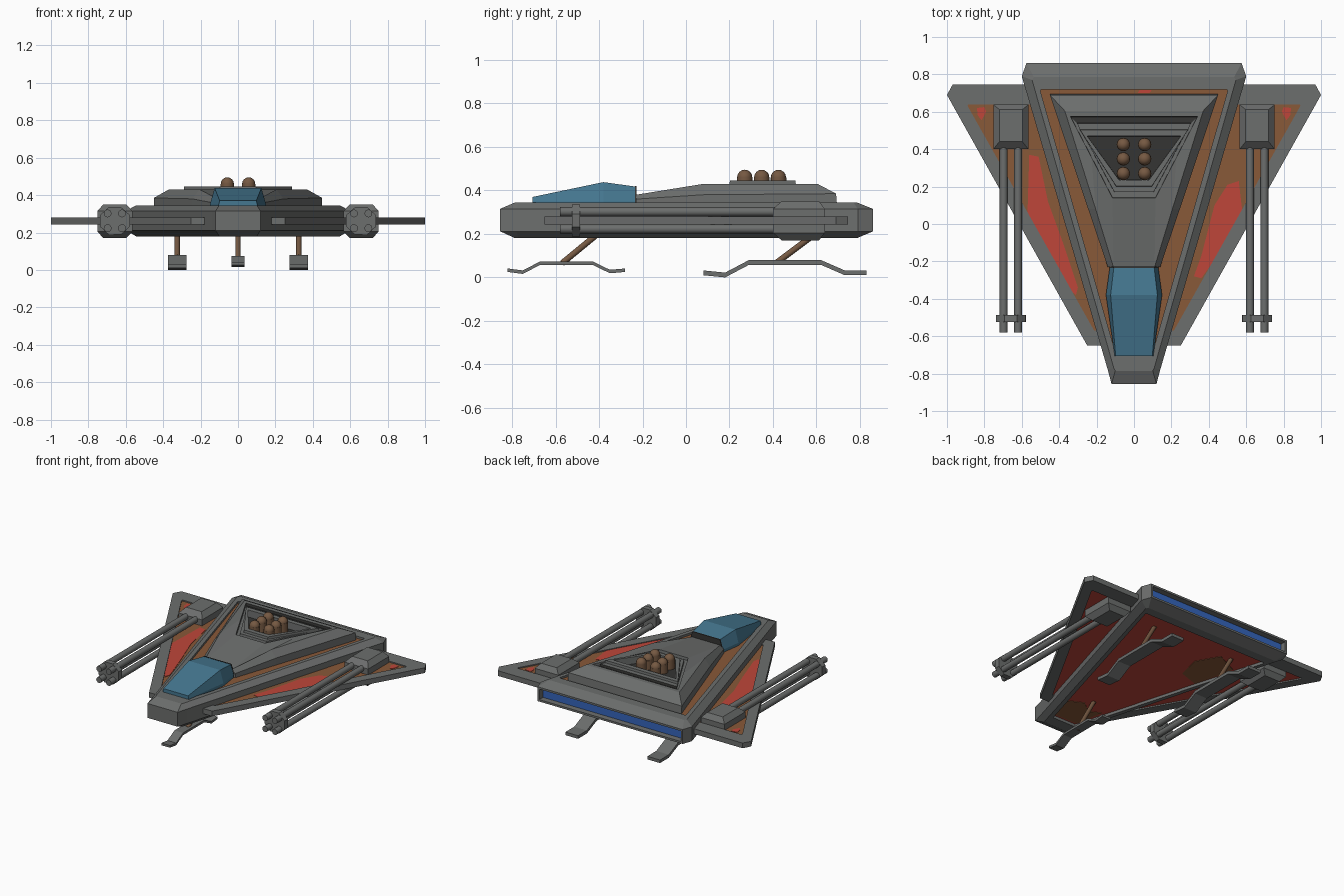
import bpy, bmesh, math
from mathutils import Vector

if "Cube" in bpy.data.objects:
    bpy.data.objects.remove(bpy.data.objects["Cube"])


def material(name, rgb):
    m = bpy.data.materials.new(name)
    m.use_nodes = True
    m.diffuse_color = (*rgb, 1)
    m.node_tree.nodes["Principled BSDF"].inputs["Base Color"].default_value = (*rgb, 1)
    return m


GREY = material("hull grey", (.15, .156, .153))
ORANGE = material("rust orange", (.25, .1, .04))
RED = material("faded red", (.52, .062, .042))
GLASS = material("canopy blue", (.06, .185, .28))
GLOW = material("engine blue", (.035, .13, .5))
BROWN = material("bronze brown", (.18, .1, .055))
DARK = material("well dark", (.035, .035, .033))


def finish(bm, name, mats, smooth=False):
    bmesh.ops.recalc_face_normals(bm, faces=bm.faces)
    me = bpy.data.meshes.new(name)
    bm.to_mesh(me)
    bm.free()
    for m in mats:
        me.materials.append(m)
    ob = bpy.data.objects.new(name, me)
    bpy.context.collection.objects.link(ob)
    if smooth:
        bpy.ops.object.select_all(action='DESELECT')
        ob.select_set(True)
        bpy.context.view_layer.objects.active = ob
        bpy.ops.object.shade_smooth_by_angle(angle=math.radians(40))
    return ob


def loft(name, loops, mats=(GREY,), start=0, end=0, rule=None):
    """Skin equal-length loops and cap both ends with chosen material slots."""
    bm = bmesh.new()
    rings = [[bm.verts.new(p) for p in lp] for lp in loops]
    n = len(rings[0])
    for a, b in zip(rings, rings[1:]):
        for i in range(n):
            j = (i + 1) % n
            bm.faces.new((a[i], a[j], b[j], b[i]))
    bm.faces.new(rings[0]).material_index = start
    bm.faces.new(rings[-1]).material_index = end
    if rule:
        for f in bm.faces:
            f.material_index = rule(f)
    return finish(bm, name, mats)


def both(half):
    """Complete a right-hand half outline with its mirror image."""
    return half + [(-p[0], *p[1:]) for p in reversed(half)]


def at(points, z):
    return [(x, y, z) for x, y in points]


def plate(name, points, z, mat):
    loft(name, [at(points, z - .003), at(points, z + .003)], (mat,))


def rod(name, a, b, r, mat, sides=12):
    a, b = Vector(a), Vector(b)
    bm = bmesh.new()
    bmesh.ops.create_cone(bm, cap_ends=True, segments=sides, radius1=r, radius2=r, depth=(b - a).length)
    turn = (b - a).to_track_quat('Z', 'Y')
    for v in bm.verts:
        v.co = turn @ v.co + (a + b) / 2
    finish(bm, name, (mat,), True)


# Hull: chamfered wedge frame with sunken painted floors above and below
rim = both([(.12, -.855), (.14, -.78), (.6, .79), (.575, .86)])
flat = both([(.1, -.785), (.108, -.77), (.545, .77), (.535, .785)])
inner = both([(.09, -.705), (.097, -.695), (.5, .71), (.495, .72)])
hull = loft("hull", [at(inner, .2), at(inner, .18), at(flat, .18), at(rim, .212), at(rim, .315),
                     at(flat, .345), at(inner, .345), at(inner, .33)],
            (GREY, RED, ORANGE, GLOW), start=1, end=2)

# Engine slot in the rear face
bm = bmesh.new()
bm.from_mesh(hull.data)
rear = max(bm.faces, key=lambda f: f.calc_center_median().y)
bmesh.ops.inset_region(bm, faces=[rear], thickness=.02)
bmesh.ops.inset_region(bm, faces=[rear], thickness=.002, depth=-.04)
rear.material_index = 3
bm.to_mesh(hull.data)
bm.free()


# Upper deck with a stepped engine well
def deck(front, mid, back):
    return both([front, mid, back])


def ring(fx, fy, bx, by, z):
    return deck((fx, fy, z), ((fx + bx) / 2, (fy + by) / 2, z), (bx, by, z))


def deck_colour(f):
    c = f.calc_center_median()
    floor = abs(c.z - .395) < .003 and abs(c.x) < .01 and .2 < c.y < .5
    slot = c.z < .425 and c.y > .52 and c.y < .58 and abs(c.x) < .1
    return 1 if floor or slot else 0


loft("upper_deck", [
    deck((.14, -.23, .325), (.245, .08, .325), (.45, .695, .325)),
    deck((.14, -.23, .36), (.245, .08, .38), (.45, .69, .385)),
    deck((.11, -.23, .38), (.205, .08, .43), (.37, .605, .43)),
    ring(.115, .14, .34, .575, .43), ring(.115, .142, .338, .573, .412),
    ring(.105, .17, .305, .54, .412), ring(.105, .172, .303, .538, .428),
    ring(.095, .2, .29, .505, .428), ring(.095, .202, .288, .503, .445),
    ring(.08, .235, .25, .47, .445), ring(.08, .237, .248, .468, .395)],
    (GREY, DARK), rule=deck_colour)

# Six domed exhausts in the well
for x in (-.057, .057):
    for y in (.27, .348, .425):
        rod("exhaust_base", (x, y, .39), (x, y, .46), .036, BROWN, 16)
        bm = bmesh.new()
        bmesh.ops.create_uvsphere(bm, u_segments=16, v_segments=8, radius=.035)
        bmesh.ops.translate(bm, verts=bm.verts, vec=(x, y, .46))
        finish(bm, "exhaust_dome", (BROWN,), True)


# Canopy: cross-sections from nose to tail
def pane(y, low, high, z):
    return [(-low, y, .328), (low, y, .328), (low, y, .35), (high, y, z), (-high, y, z), (-low, y, .35)]


loft("canopy", [pane(-.705, .103, .098, .37), pane(-.38, .15, .125, .438), pane(-.235, .13, .108, .418)], (GLASS,))
loft("canopy_back", [pane(-.235, .131, .109, .42), pane(-.228, .131, .109, .42)], (DARK,))

# Skid profiles as (y, z) along the underside
front_path = [(-.82, .025), (-.75, .016), (-.67, .058), (-.43, .058), (-.35, .019), (-.28, .025)]
rear_path = [(.08, .01), (.18, 0), (.29, .058), (.62, .058), (.73, .01), (.83, .01)]


def skid(name, path, x, half, thick):
    side = path + [(y, z + thick) for y, z in reversed(path)]
    loft(name, [[(x + s * half, y, z) for y, z in side] for s in (-1, 1)])


skid("front_skid", front_path, 0, .034, .016)
rod("front_strut", (0, -.57, .065), (0, -.4, .205), .014, BROWN)

# Wing outlines and paint patches, for the +x side
wing = [(.12, -.65), (.25, -.65), (1, .69), (.97, .745), (.45, .745)]
panel = [(.17, -.57), (.213, -.57), (.89, .632), (.886, .64), (.5, .64)]
left_patch = [(.56, .23), (.5, .21), (.43, .1), (.36, -.17), (.32, -.28), (.36, -.29), (.46, -.15), (.58, .06)]
right_patch = [(.56, .37), (.51, .36), (.46, .12), (.38, -.1), (.3, -.34), (.31, -.38), (.37, -.33), (.57, .04)]
tip_patch = [(.8, .625), (.84, .62), (.835, .58), (.815, .555), (.79, .6)]

for s, side in ((1, "left"), (-1, "right")):
    def flip(points):
        return [(s * p[0], *p[1:]) for p in points]

    # Wing: flat frame with sunken panels
    loft(side + "_wing", [at(flip(panel), .252), at(flip(panel), .243), at(flip(wing), .243),
                          at(flip(wing), .28), at(flip(panel), .28), at(flip(panel), .272)],
         (GREY, RED, ORANGE), start=1, end=2)
    plate(side + "_wing_patch", flip(left_patch if s > 0 else right_patch), .272, RED)
    plate(side + "_wing_tip_patch", flip(tip_patch), .272, RED)

    # Gun housing, four barrels and muzzle clamp
    def box(x0, x1, y0, y1, z):
        return flip([(x0, y0, z), (x1, y0, z), (x1, y1, z), (x0, y1, z)])

    loft(side + "_gun_housing", [box(.597, .72, .44, .612, .17), box(.565, .752, .4, .638, .205),
                                 box(.565, .752, .4, .638, .315), box(.597, .72, .44, .612, .35)])
    for x in (.62, .697):
        for z in (.223, .302):
            rod(side + "_gun_barrel", (s * x, -.58, z), (s * x, .45, z), .021, GREY)
    clamp = [(.658 + .086 * math.cos(math.radians(a)), .262 + .08 * math.sin(math.radians(a)))
             for a in range(22, 360, 45)]
    loft(side + "_gun_clamp", [flip([(x, y, z) for x, z in clamp]) for y in (-.525, -.487)])

    # Rear landing gear
    skid(side + "_rear_skid", rear_path, s * .325, .05, .022)
    rod(side + "_rear_strut", (s * .325, .42, .07), (s * .325, .6, .205), .014, BROWN)

# Hull paint patches
plate("deck_patch", [(.02, .7), (.08, .7), (.095, .715), (.03, .717)], .33, RED)
plate("nose_belly_patch", [(-.09, -.69), (.09, -.69), (.14, -.5), (.04, -.45), (-.05, -.52), (-.13, -.48)],
      .2, ORANGE)
plate("rear_belly_patch", [(-.35, .2), (-.2, .25), (-.16, .42), (-.25, .58), (-.42, .5)], .2, ORANGE)
